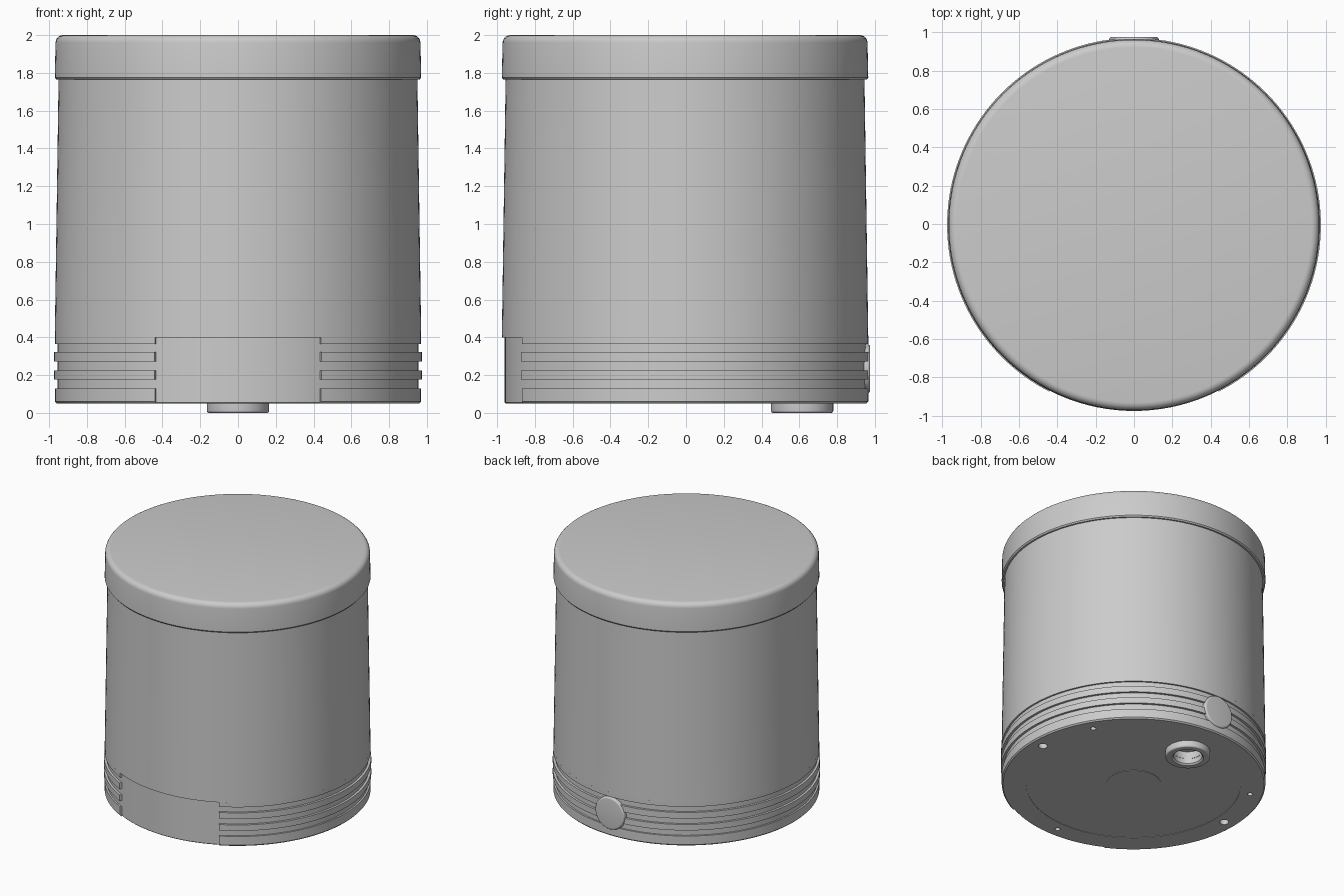
import bpy
import bmesh
from math import sin, cos, pi, radians
from mathutils import Matrix, Vector

if "Cube" in bpy.data.objects:
    bpy.data.objects.remove(bpy.data.objects["Cube"], do_unlink=True)

CENTER_Y = -0.005
BOTTOM = 0.05
SEGMENTS = 128

grey = bpy.data.materials.new("plain_grey")
grey.use_nodes = True
grey.diffuse_color = (0.6, 0.6, 0.6, 1)
grey.node_tree.nodes["Principled BSDF"].inputs["Base Color"].default_value = (0.6, 0.6, 0.6, 1)


def fillet(r, z, size, start, steps=5):
    """Quarter-round profile points around a corner centre."""
    return [(r + size * cos(start + pi / 2 * i / steps),
             z + size * sin(start + pi / 2 * i / steps)) for i in range(steps + 1)]


def lathe(name, profile, closed=False, start=0.0, sweep=2 * pi, matrix=None, steps=SEGMENTS):
    """Revolve (radius, height) points around z; partial sweeps get end caps."""
    bm = bmesh.new()
    full = sweep > 2 * pi - 1e-4
    rings = []
    for i in range(steps if full else steps + 1):
        a = start + sweep * i / steps
        rings.append([bm.verts.new((r * cos(a), r * sin(a), z)) for r, z in profile])
    count = len(profile)
    for i in range(steps):
        here, there = rings[i], rings[(i + 1) % len(rings)]
        for j in range(count if closed else count - 1):
            k = (j + 1) % count
            bm.faces.new((here[j], there[j], there[k], here[k]))
    if not full:
        bm.faces.new(rings[0])
        bm.faces.new(rings[-1])
    bmesh.ops.remove_doubles(bm, verts=bm.verts, dist=1e-5)
    bmesh.ops.recalc_face_normals(bm, faces=bm.faces)
    if matrix is not None:
        bm.transform(matrix)
    mesh = bpy.data.meshes.new(name)
    bm.to_mesh(mesh)
    bm.free()
    mesh.materials.append(grey)
    obj = bpy.data.objects.new(name, mesh)
    obj.location.y = CENTER_Y
    bpy.context.collection.objects.link(obj)
    return obj


def cut(target, x, y, radius, depth):
    """Drill a blind round hole up into the underside."""
    low, high = BOTTOM - 0.03, BOTTOM + depth
    cutter = lathe("hole_cutter", [(0, low), (radius, low), (radius, high), (0, high)],
                   matrix=Matrix.Translation((x, y, 0)), steps=24)
    cutter.hide_render = True
    mod = target.modifiers.new("hole", "BOOLEAN")
    mod.operation = "DIFFERENCE"
    mod.solver = "EXACT"
    mod.object = cutter
    bpy.context.view_layer.objects.active = target
    bpy.ops.object.modifier_apply(modifier=mod.name)
    bpy.data.objects.remove(cutter, do_unlink=True)


# Lid with a rounded top rim and a small lower lip
lid = lathe("lid", [(0, 1.765), (0.962, 1.765), (0.97, 1.775)]
            + fillet(0.926, 1.96, 0.04, 0) + [(0, 2.0)])

# Slightly tapered can
body = lathe("body", [(0, 0.4), (0.97, 0.4), (0.95, 1.765), (0, 1.765)])

# Base core, whose bare front forms the recessed panel
step = 0.003
base = lathe("base_core", [(0, BOTTOM), (0.2, BOTTOM), (0.2, BOTTOM + step),
                           (0.79, BOTTOM + step), (0.79, BOTTOM), (0.95, BOTTOM),
                           (0.955, BOTTOM + 0.005), (0.955, 0.4), (0, 0.4)])

# Grooved band wrapping the base everywhere but the front panel
outer, inner, ridge = 0.97, 0.955, 0.975
band_profile = [(0.945, BOTTOM), (outer - 0.01, BOTTOM), (outer, BOTTOM + 0.01)]
for low, high, above in ((0.13, 0.177, ridge), (0.225, 0.272, ridge), (0.322, 0.365, outer)):
    below = band_profile[-1][0]
    band_profile += [(below, low), (inner + 0.002, low), (inner + 0.002, high), (above, high)]
band_profile += [(outer, 0.4), (0.945, 0.4)]
half = radians(27)
lathe("grooved_band", band_profile, closed=True, start=-pi / 2 + half, sweep=2 * pi - 2 * half)

# Underside holes: cable socket, three screws and two locating sockets
foot_y = 0.62
cut(base, 0, foot_y, 0.105, 0.06)
for degrees, radius in ((30, 0.02), (150, 0.02), (270, 0.02), (0, 0.034), (180, 0.034)):
    a = radians(degrees)
    cut(base, 0.87 * cos(a), 0.87 * sin(a), radius, 0.04)

# Ring-shaped outlet below the base
ring = [(0.105, BOTTOM + 0.002), (0.105, 0.012), (0.117, 0)]
ring += fillet(0.153, 0.012, 0.012, -pi / 2) + [(0.165, BOTTOM + 0.002)]
lathe("outlet_ring", ring, closed=True, matrix=Matrix.Translation((0, foot_y, 0)), steps=48)

# Round button on the back
facing_back = Matrix.Translation(Vector((0, 0.9, 0.233))) @ Matrix.Rotation(-pi / 2, 4, "X")
lathe("back_button", [(0, 0), (0.13, 0)] + fillet(0.115, 0.065, 0.015, 0) + [(0, 0.08)],
      matrix=facing_back, steps=48)

# Smooth shading with crisp edges
for obj in bpy.context.collection.objects:
    if obj.type == "MESH":
        bpy.ops.object.select_all(action="DESELECT")
        obj.select_set(True)
        bpy.context.view_layer.objects.active = obj
        bpy.ops.object.shade_smooth_by_angle(angle=radians(30))
